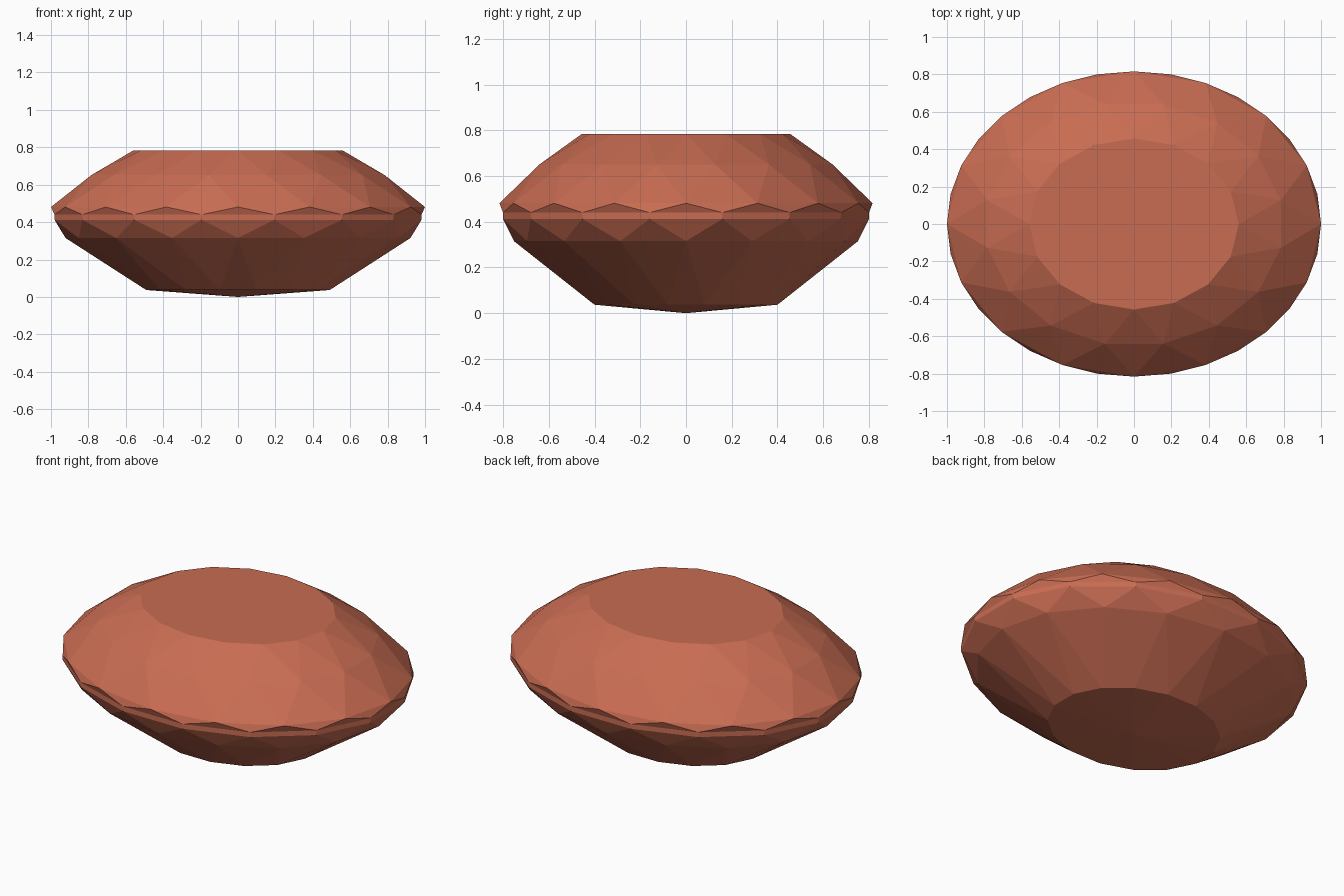
import bpy, bmesh
from math import sin, cos, pi

if "Cube" in bpy.data.objects:
    bpy.data.objects.remove(bpy.data.objects["Cube"])

SIDES = 16
DEPTH = 0.816  # oval squash along y

# (radius, height, angular offset in half facets), from table to base
RINGS = [
    (0.56, 0.783, 0),   # table
    (0.80, 0.651, 1),   # crown
    (1.00, 0.481, 0),   # girdle peaks
    (1.00, 0.440, 1),   # girdle top
    (1.00, 0.412, 1),   # girdle bottom
    (0.922, 0.315, 0),  # upper pavilion
    (0.50, 0.037, 1),   # lower pavilion
]

bm = bmesh.new()


def ring(radius, z, shift):
    angles = [2 * pi * (i + shift / 2) / SIDES for i in range(SIDES)]
    return [bm.verts.new((radius * cos(a), radius * DEPTH * sin(a), z)) for a in angles]


def bridge(a, b, shift_a, shift_b):
    """Join two rings: quads when aligned, alternating triangles when staggered."""
    for i in range(SIDES):
        j = (i + 1) % SIDES
        if shift_a == shift_b:
            bm.faces.new((a[i], a[j], b[j], b[i]))
        elif shift_b:
            bm.faces.new((a[i], a[j], b[i]))
            bm.faces.new((a[j], b[j], b[i]))
        else:
            bm.faces.new((a[i], a[j], b[j]))
            bm.faces.new((a[i], b[j], b[i]))


# Facet bands
loops = [ring(*r) for r in RINGS]
for k in range(len(RINGS) - 1):
    bridge(loops[k], loops[k + 1], RINGS[k][2], RINGS[k + 1][2])

# Flat table and shallow pointed base
bm.faces.new(loops[0])
tip = bm.verts.new((0, 0, 0))
for i in range(SIDES):
    bm.faces.new((loops[-1][i], loops[-1][(i + 1) % SIDES], tip))
bmesh.ops.recalc_face_normals(bm, faces=bm.faces[:])

mesh = bpy.data.meshes.new("oval_gem")
bm.to_mesh(mesh)
bm.free()
gem = bpy.data.objects.new("oval_gem", mesh)
bpy.context.collection.objects.link(gem)

# Terracotta red stone
mat = bpy.data.materials.new("red_stone")
mat.diffuse_color = (0.58, 0.15, 0.085, 1)
mat.use_nodes = True
mat.node_tree.nodes["Principled BSDF"].inputs["Base Color"].default_value = mat.diffuse_color
mesh.materials.append(mat)
